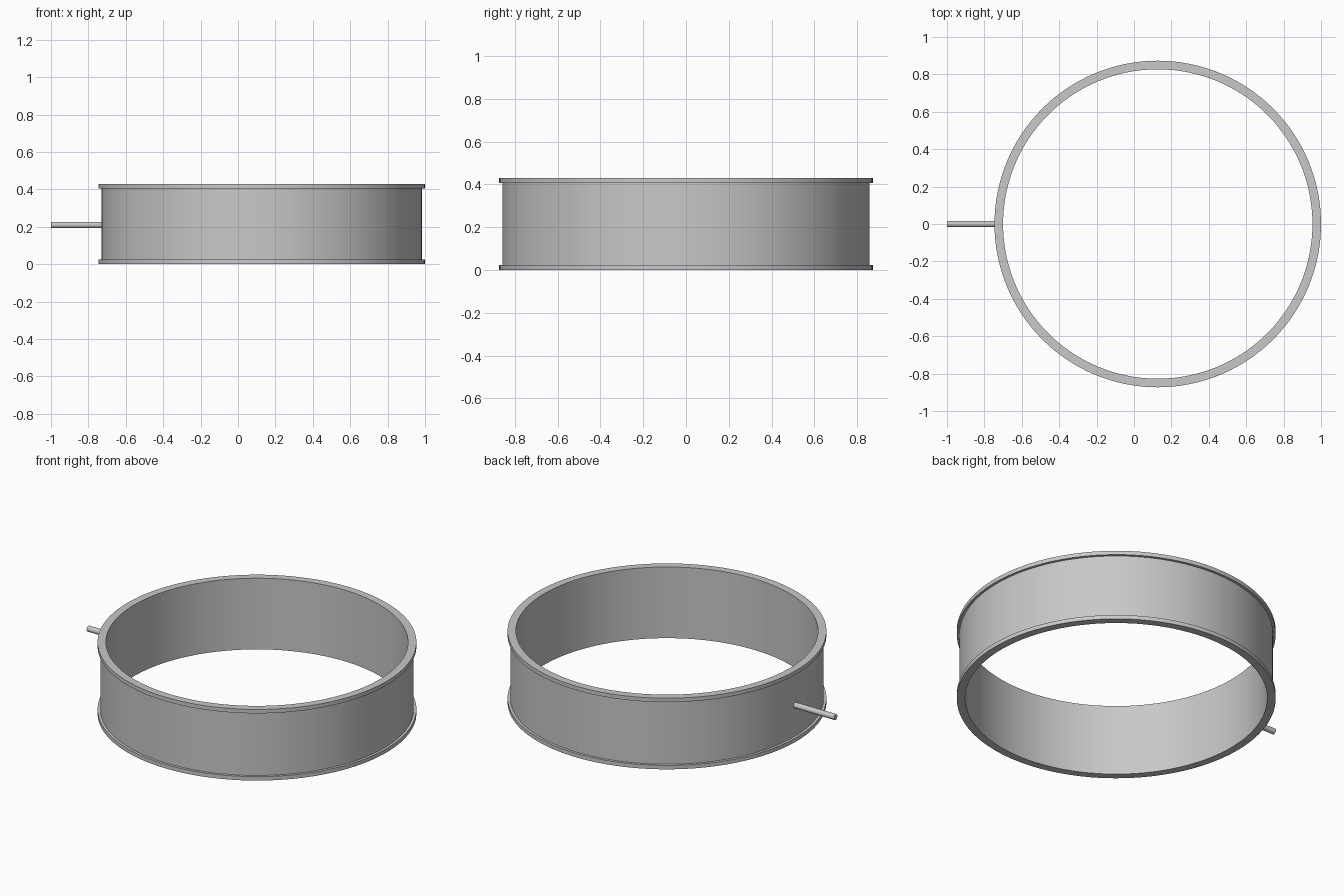
import bpy
import bmesh
from math import pi, radians
from mathutils import Matrix, Vector

cube = bpy.data.objects.get("Cube")
if cube:
    bpy.data.objects.remove(cube, do_unlink=True)

CENTRE_X = 0.127
OUTER, WALL, INNER = 0.873, 0.858, 0.827
HEIGHT, LIP = 0.43, 0.024
ROD_RADIUS, ROD_Z = 0.017, 0.21

metal = bpy.data.materials.new("plain grey metal")
metal.use_nodes = True
grey = (0.58, 0.58, 0.58, 1)
metal.diffuse_color = grey
metal.node_tree.nodes["Principled BSDF"].inputs["Base Color"].default_value = grey


def finish(name, bm):
    """Turn a bmesh into a smooth-shaded grey object with sharp edges."""
    bmesh.ops.recalc_face_normals(bm, faces=bm.faces)
    mesh = bpy.data.meshes.new(name)
    bm.to_mesh(mesh)
    bm.free()
    mesh.materials.append(metal)
    obj = bpy.data.objects.new(name, mesh)
    bpy.context.collection.objects.link(obj)
    bpy.ops.object.select_all(action="DESELECT")
    obj.select_set(True)
    bpy.context.view_layer.objects.active = obj
    bpy.ops.object.shade_smooth_by_angle(angle=radians(30))
    return obj


# Open band with a thin projecting lip at the top and bottom
profile = [(INNER, 0), (OUTER, 0), (OUTER, LIP), (WALL, LIP),
           (WALL, HEIGHT - LIP), (OUTER, HEIGHT - LIP),
           (OUTER, HEIGHT), (INNER, HEIGHT)]
bm = bmesh.new()
verts = [bm.verts.new((r, 0, z)) for r, z in profile]
edges = [bm.edges.new((a, b)) for a, b in zip(verts, verts[1:] + verts[:1])]
bmesh.ops.spin(bm, geom=verts + edges, cent=(0, 0, 0), axis=(0, 0, 1),
               angle=2 * pi, steps=128, use_merge=True)
bmesh.ops.remove_doubles(bm, verts=bm.verts, dist=0.0001)
band = finish("flanged_ring", bm)
band.location.x = CENTRE_X

# Thin rod sticking out from the right side of the wall
start, end = CENTRE_X - WALL + 0.015, -1.0
bm = bmesh.new()
bmesh.ops.create_cone(bm, cap_ends=True, segments=24, radius1=ROD_RADIUS,
                      radius2=ROD_RADIUS, depth=start - end,
                      matrix=Matrix.Rotation(pi / 2, 4, "Y"))
rod = finish("side_rod", bm)
rod.location = Vector(((start + end) / 2, 0, ROD_Z))
